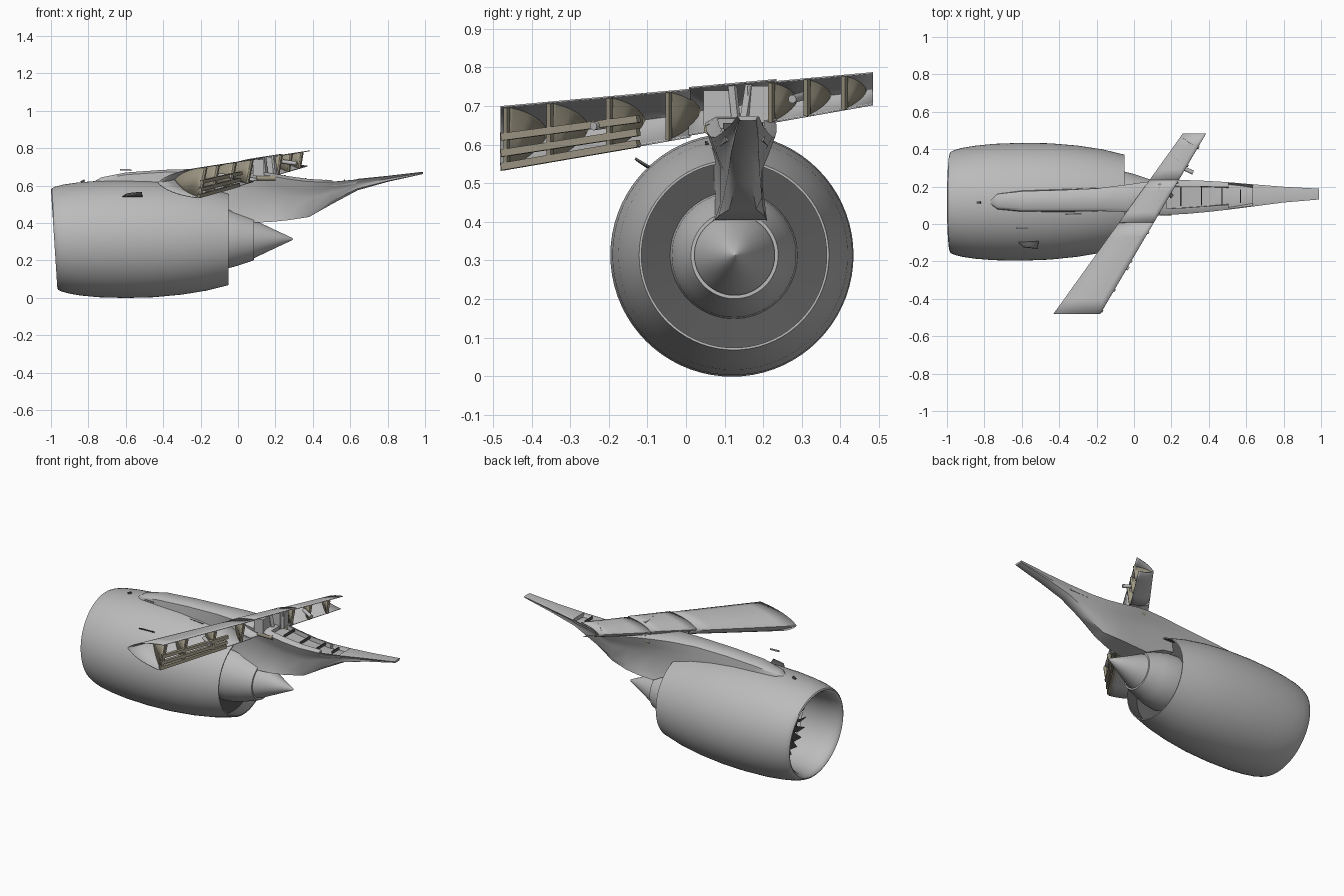
import bpy, bmesh, math
from mathutils import Vector

cube = bpy.data.objects.get("Cube")
if cube:
    bpy.data.objects.remove(cube)


def material(name, rgb):
    m = bpy.data.materials.new(name)
    m.use_nodes = True
    m.diffuse_color = (*rgb, 1)
    m.node_tree.nodes["Principled BSDF"].inputs["Base Color"].default_value = (*rgb, 1)
    return m


GREY = material("light_grey", (0.5, 0.5, 0.5))
DARK = material("dark_grey", (0.1, 0.1, 0.1))
TAN = material("primer_tan", (0.34, 0.31, 0.23))


def finish(name, bm, mat, angle=35):
    bmesh.ops.recalc_face_normals(bm, faces=bm.faces)
    me = bpy.data.meshes.new(name)
    bm.to_mesh(me)
    bm.free()
    ob = bpy.data.objects.new(name, me)
    bpy.context.collection.objects.link(ob)
    me.materials.append(mat)
    bpy.ops.object.select_all(action='DESELECT')
    ob.select_set(True)
    bpy.context.view_layer.objects.active = ob
    bpy.ops.object.shade_smooth_by_angle(angle=math.radians(angle))
    return ob


def skin(bm, rings, closed=True):
    """Bridge rows of points with quads."""
    rows = [[bm.verts.new(p) for p in r] for r in rings]
    for a, b in zip(rows, rows[1:]):
        n = len(a)
        for i in range(n if closed else n - 1):
            j = (i + 1) % n
            bm.faces.new((a[i], a[j], b[j], b[i]))
    return rows


def lathe(name, profile, mat, n=72):
    """Turn an (x, radius) profile about the engine axis, with a raked inlet."""
    rings = []
    for x, r in profile:
        ring = []
        for i in range(n):
            a = math.tau * i / n
            rake = -0.017 * max(0, (-x - 0.7) / 0.28) * math.sin(a) * r / 0.265
            ring.append((x + rake, 0.125 + 0.01 * x + r * math.cos(a), 0.314 + r * math.sin(a)))
        rings.append(ring)
    bm = bmesh.new()
    skin(bm, rings)
    return finish(name, bm, mat)


def bar(name, p, q, width, height, mat):
    """Straight rectangular bar between two points."""
    p, q = Vector(p), Vector(q)
    d = (q - p).normalized()
    up = Vector((0, 0, 1)) if abs(d.z) < 0.9 else Vector((0.58, 0.81, 0))
    side = d.cross(up).normalized() * width / 2
    up = side.cross(d).normalized() * height / 2
    bm = bmesh.new()
    ends = skin(bm, [[c + side + up, c - side + up, c - side - up, c + side - up] for c in (p, q)])
    for e in ends:
        bm.faces.new(e)
    return finish(name, bm, mat)


def rod(name, p, q, r, mat):
    p, q = Vector(p), Vector(q)
    bm = bmesh.new()
    bmesh.ops.create_cone(bm, cap_ends=True, segments=16, radius1=r, radius2=r, depth=(q - p).length)
    bm.transform((q - p).to_track_quat('Z', 'Y').to_matrix().to_4x4())
    bmesh.ops.translate(bm, verts=bm.verts, vec=(p + q) / 2)
    return finish(name, bm, mat)


# Engine: cowl, fan duct, core and exhaust cone
lathe("nacelle_cowl", [(-0.72, 0.237), (-0.85, 0.23), (-0.93, 0.236), (-0.965, 0.246), (-0.98, 0.257),
                       (-0.983, 0.264), (-0.978, 0.272), (-0.96, 0.28), (-0.92, 0.291), (-0.85, 0.302),
                       (-0.75, 0.311), (-0.6, 0.315), (-0.45, 0.311), (-0.3, 0.297), (-0.17, 0.276),
                       (-0.05, 0.246), (-0.05, 0.24)], GREY)
lathe("fan_duct", [(-0.05, 0.24), (-0.12, 0.242), (-0.13, 0.15)], DARK)
lathe("core_nozzle", [(-0.13, 0.165), (-0.07, 0.161), (0, 0.142), (0.085, 0.113), (0.085, 0.104)], GREY)
lathe("exhaust_cone", [(0.06, 0.108), (0.09, 0.1), (0.2, 0.048), (0.29, 0.006), (0.295, 0.0005)], GREY)

# Fan: back plate, spinner and twisted blades
lathe("fan_plate", [(-0.7, 0.238), (-0.7, 0.001)], DARK)
lathe("spinner", [(-0.7, 0.075), (-0.74, 0.07), (-0.79, 0.04), (-0.82, 0.001)], DARK, 32)
bm = bmesh.new()
for k in range(24):
    rows = []
    for r in (0.06, 0.15, 0.234):
        row = []
        for e in (-1, 1):
            a = math.tau * k / 24 + e * 0.09
            row.append((-0.735 + e * 0.02, 0.118 + r * math.cos(a), 0.314 + r * math.sin(a)))
        rows.append(row)
    skin(bm, rows, False)
finish("fan_blades", bm, DARK)

# Pylon: x, centre y, top half width, waist half width, foot half width, top z, foot z
stations = [(-0.77, 0.115, 0.008, 0.008, 0.008, 0.622, 0.55), (-0.73, 0.12, 0.04, 0.045, 0.045, 0.644, 0.52),
            (-0.6, 0.122, 0.053, 0.06, 0.06, 0.67, 0.5), (-0.4, 0.125, 0.056, 0.062, 0.06, 0.684, 0.5),
            (-0.2, 0.13, 0.06, 0.062, 0.06, 0.69, 0.5), (-0.05, 0.137, 0.072, 0.06, 0.06, 0.69, 0.47),
            (0.08, 0.14, 0.087, 0.056, 0.07, 0.68, 0.402), (0.17, 0.142, 0.092, 0.055, 0.068, 0.668, 0.405),
            (0.27, 0.144, 0.091, 0.054, 0.06, 0.65, 0.415), (0.38, 0.147, 0.084, 0.05, 0.035, 0.635, 0.432),
            (0.5, 0.15, 0.074, 0.042, 0.02, 0.628, 0.5), (0.64, 0.153, 0.059, 0.035, 0.015, 0.636, 0.575),
            (0.8, 0.157, 0.042, 0.03, 0.012, 0.652, 0.62), (0.99, 0.16, 0.029, 0.022, 0.01, 0.674, 0.662)]
rings = []
for x, yc, top, waist, foot, zt, zb in stations:
    h = zt - zb
    drop = min(0.11, 0.5 * h)
    half = [(0.7 * top, zt), (top, zt - 0.14 * drop), (0.5 * (top + waist), zt - 0.6 * drop),
            (waist, zt - drop), (waist, zb + 0.15 * h), (foot, zb)]
    rings.append([(x, yc + w, z) for w, z in half] + [(x, yc - w, z) for w, z in reversed(half)])
bm = bmesh.new()
rows = skin(bm, rings)
bm.faces.new(rows[0])
bm.faces.new(rows[-1])
bmesh.ops.recalc_face_normals(bm, faces=bm.faces)
# Open bay sunk in the top of the aft fairing
bay = [f for f in bm.faces if f.normal.z > 0.9 and 0.17 < f.calc_center_median().x < 0.62]
bmesh.ops.inset_region(bm, faces=bay, thickness=0.006)
bmesh.ops.inset_region(bm, faces=bay, thickness=0.001, depth=-0.025)
finish("pylon", bm, GREY, 40)
for x, w, z in ((0.25, 0.052, 0.648), (0.36, 0.05, 0.633), (0.47, 0.044, 0.624), (0.57, 0.036, 0.626)):
    bar("bay_rib", (x, 0.148 - w, z), (x, 0.148 + w, z), 0.006, 0.015, DARK)

# Wing leading edge: nose, upper aft and lower aft corners at both ends
NOSE = Vector((-0.43, -0.48, 0.615)), Vector((0.262, 0.485, 0.742))
UPPER = Vector((-0.18, -0.48, 0.70)), Vector((0.386, 0.485, 0.788))
LOWER = Vector((-0.215, -0.48, 0.532)), Vector((0.372, 0.485, 0.702))


def edge(pair, t):
    return pair[0].lerp(pair[1], t)


def section(t, swept=False):
    """Curve from the upper aft edge round the nose to the lower aft edge."""
    pts = []
    for i in range(-10, 11):
        u = abs(i) / 10
        tt = t
        if swept:
            chord = 0.25 - 0.125 * t
            tt = max(0.002, t - 0.47 * chord / 0.965 * u ** 1.5)
        n, e = edge(NOSE, tt), edge(UPPER if i < 0 else LOWER, tt)
        c = n.lerp(e, 0.25)
        c.z = n.z + (e.z - n.z) * 0.75
        pts.append(n * (1 - u) ** 2 + c * 2 * u * (1 - u) + e * u * u)
    return pts


def wing_skin(name, t0, t1, lift, count):
    bm = bmesh.new()
    skin(bm, [[p + Vector((0, 0, lift)) for p in section(t0 + (t1 - t0) * k / count)]
              for k in range(count + 1)], False)
    ob = finish(name, bm, GREY)
    ob.modifiers.new("thickness", 'SOLIDIFY').thickness = 0.004


wing_skin("wing_skin_inboard", 0, 0.51, 0, 6)
wing_skin("wing_skin_centre", 0.505, 0.74, 0.005, 4)
wing_skin("wing_skin_outboard", 0.735, 1, 0, 4)

# Ribs square to the leading edge, with a post on each open end
for t in (0.13, 0.24, 0.39, 0.54, 0.80, 0.89, 0.985):
    pts = section(t, True)
    mid = sum(pts, Vector()) / len(pts)
    bm = bmesh.new()
    bm.faces.new([bm.verts.new(mid + (p - mid) * 0.97) for p in pts])
    rib = finish("wing_rib", bm, TAN)
    rib.modifiers.new("thickness", 'SOLIDIFY').thickness = 0.006
    bar("rib_post", pts[0].lerp(pts[-1], 0.03), pts[-1].lerp(pts[0], 0.03), 0.014, 0.012, TAN)

# Stringers across the open back of the inboard part
for f in (0.06, 0.27, 0.52):
    ends = [edge(LOWER, t).lerp(edge(UPPER, t), f) for t in (0.005, 0.37)]
    bar("stringer", ends[0], ends[1], 0.018, 0.019, TAN)

# Brackets and fittings joining wing and pylon
bar("bracket_inboard", (0.08, 0.083, 0.695), (0.14, 0.083, 0.695), 0.075, 0.09, GREY)
bar("bracket_outboard", (0.13, 0.187, 0.705), (0.2, 0.187, 0.705), 0.055, 0.095, GREY)
bar("wing_strut_inboard", (0.15, 0.13, 0.66), (0.14, 0.12, 0.755), 0.012, 0.02, GREY)
bar("wing_strut_outboard", (0.2, 0.15, 0.66), (0.19, 0.165, 0.755), 0.012, 0.02, GREY)
for y in (0.06, 0.21):
    rod("attach_pin", (0.1, y, 0.64), (0.2, y, 0.64), 0.014, TAN)
rod("actuator_outboard", (0.24, 0.31, 0.728), (0.315, 0.275, 0.718), 0.011, GREY)
rod("actuator_inboard", (-0.1, -0.19, 0.655), (-0.03, -0.24, 0.648), 0.011, GREY)

# Nacelle strake and small surface fittings
bm = bmesh.new()
bm.faces.new([bm.verts.new(p) for p in ((-0.63, -0.085, 0.535), (-0.59, -0.122, 0.56),
                                        (-0.515, -0.13, 0.567), (-0.51, -0.085, 0.54))])
finish("strake", bm, DARK).modifiers.new("thickness", 'SOLIDIFY').thickness = 0.006
bar("vent_mast", (-0.63, -0.02, 0.685), (-0.57, -0.02, 0.683), 0.008, 0.008, GREY)
bar("top_pin", (-0.84, 0.115, 0.618), (-0.82, 0.115, 0.628), 0.01, 0.012, DARK)
bar("side_vent", (-0.37, 0.053, 0.604), (-0.28, 0.055, 0.596), 0.008, 0.012, DARK)
